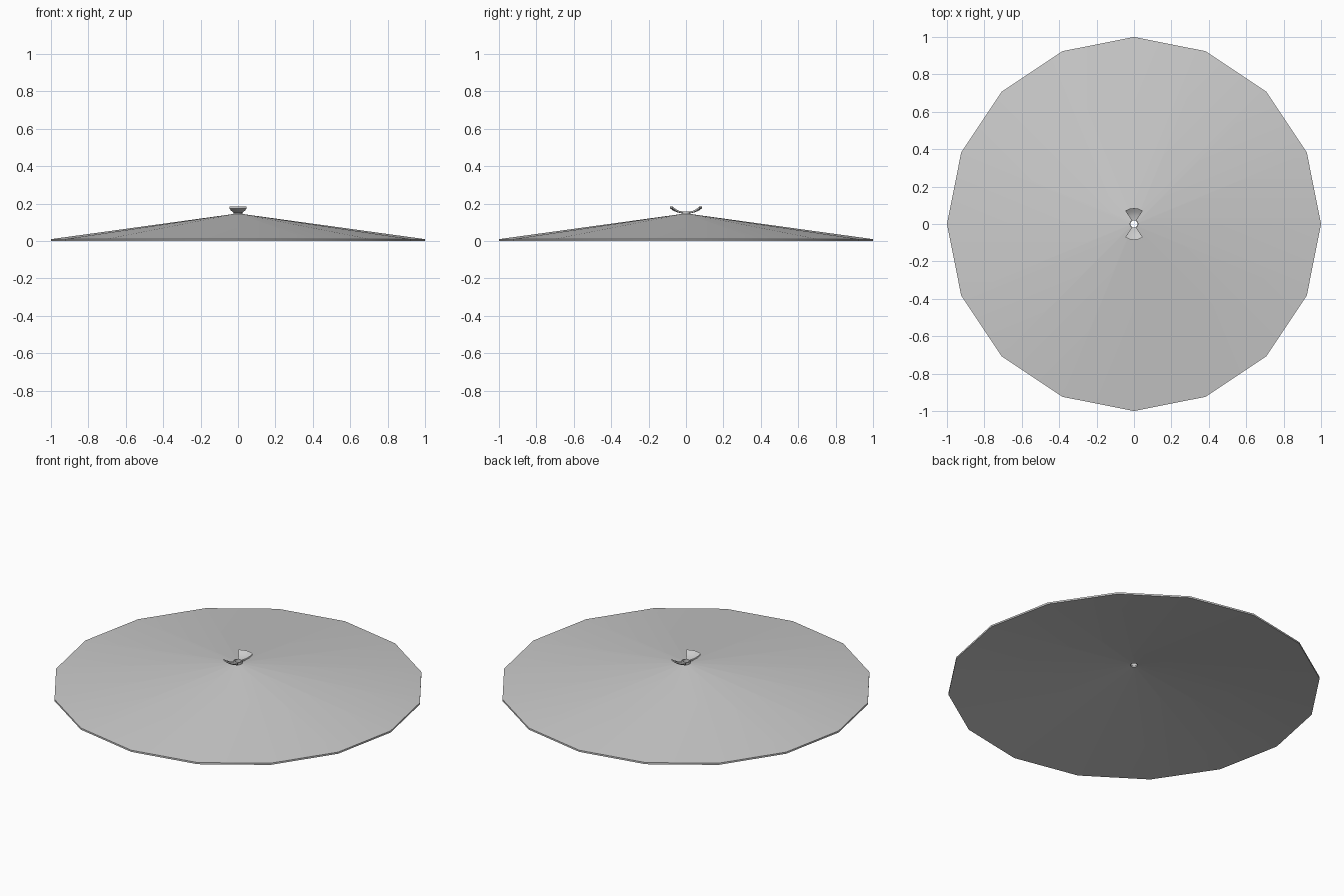
import bpy, bmesh, math

if "Cube" in bpy.data.objects:
    bpy.data.objects.remove(bpy.data.objects["Cube"])


def lathe(name, profile, angles, closed, smooth_angle):
    """Sweep a closed (radius, z) profile through the angles about z."""
    bm = bmesh.new()
    rings = [[bm.verts.new((r * math.cos(a), r * math.sin(a), z))
              for r, z in profile] for a in angles]
    n = len(profile)
    pairs = list(zip(rings, rings[1:]))
    if closed:
        pairs.append((rings[-1], rings[0]))
    for a, b in pairs:
        for i in range(n):
            j = (i + 1) % n
            bm.faces.new((a[i], a[j], b[j], b[i]))
    if not closed:
        bm.faces.new(rings[0])
        bm.faces.new(rings[-1])
    bmesh.ops.recalc_face_normals(bm, faces=bm.faces[:])
    mesh = bpy.data.meshes.new(name)
    bm.to_mesh(mesh)
    bm.free()
    obj = bpy.data.objects.new(name, mesh)
    bpy.context.collection.objects.link(obj)
    bpy.ops.object.select_all(action='DESELECT')
    obj.select_set(True)
    bpy.context.view_layer.objects.active = obj
    bpy.ops.object.shade_smooth_by_angle(angle=math.radians(smooth_angle))
    return obj


full = [math.tau * i / 16 for i in range(16)]

# Thin conical canopy, open underneath, with a small hole at the peak
lathe("canopy", [(0.02, 0.145), (1.0, 0.01), (1.0, 0.0), (0.02, 0.133)],
      full, True, 40)

# Collar around the peak hole
lathe("collar", [(0.019, 0.158), (0.024, 0.158), (0.024, 0.140), (0.019, 0.140)],
      full, True, 40)

# Two curved vent flaps, front and back
flap = [(0.021, 0.158), (0.045, 0.162), (0.066, 0.171), (0.085, 0.184),
        (0.085, 0.175), (0.068, 0.162), (0.046, 0.153), (0.021, 0.148)]
for name, mid in (("front_flap", -90), ("back_flap", 90)):
    lathe(name, flap, [math.radians(mid + d) for d in (-33, -17, 0, 17, 33)],
          False, 40)
